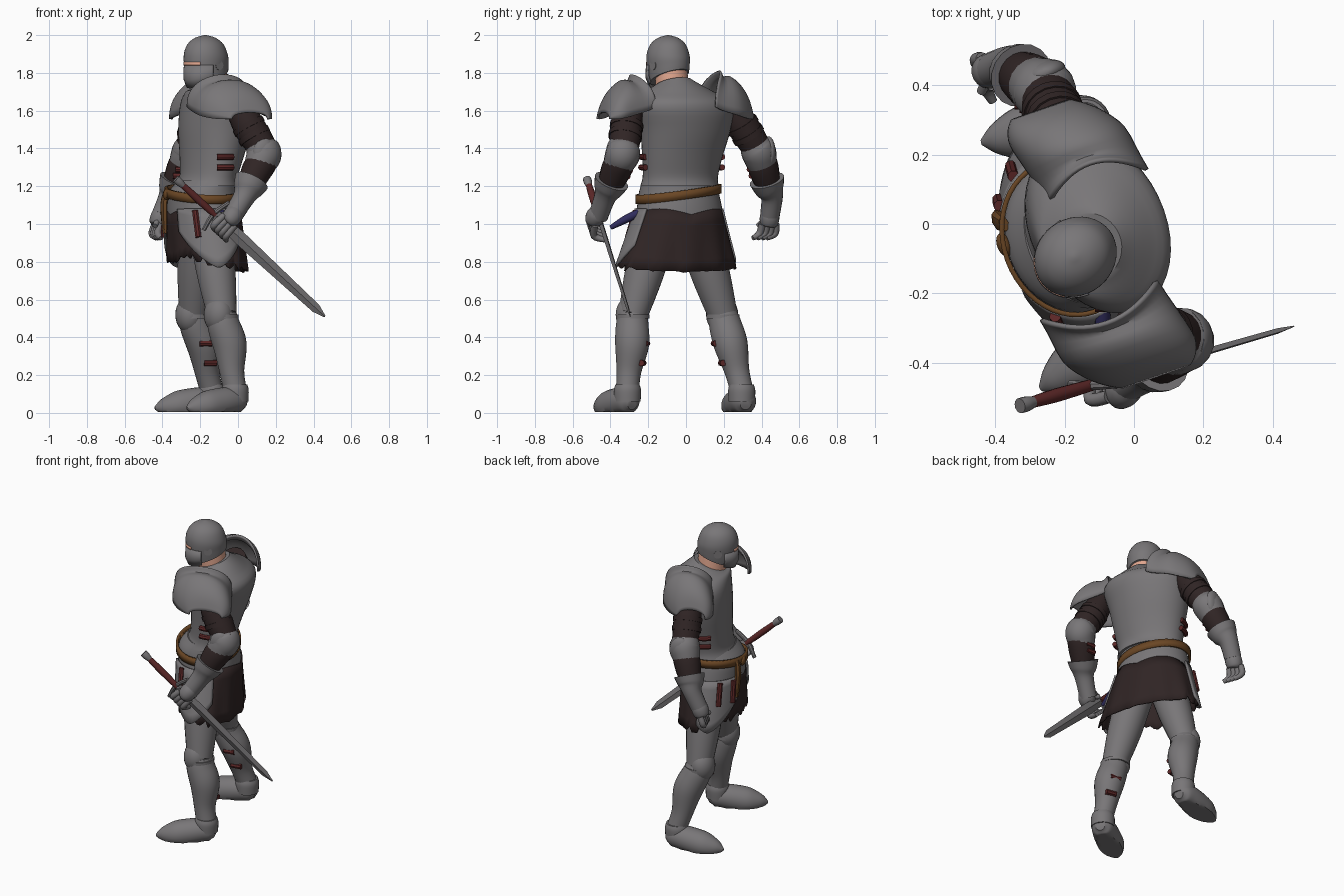
import bpy, math, random
from mathutils import Vector as V

if "Cube" in bpy.data.objects:
    bpy.data.objects.remove(bpy.data.objects["Cube"])
random.seed(3)
rad = math.radians

def material(name, r, g, b):
    m = bpy.data.materials.new(name)
    m.diffuse_color = (r, g, b, 1)
    m.use_nodes = True
    m.node_tree.nodes["Principled BSDF"].inputs["Base Color"].default_value = m.diffuse_color
    return m

STEEL = material("grey steel", .19, .182, .188)
CLOTH = material("dark brown cloth", .029, .018, .018)
BELT = material("brown leather", .145, .062, .018)
RED = material("red leather", .105, .02, .02)
SKIN = material("skin", .75, .38, .27)
BLUE = material("dark blue", .03, .026, .11)

def grid(name, rows, mat, closed=True, caps=True, thick=0, angle=40):
    """Mesh skinned over rows of points."""
    n = len(rows[0])
    verts = [p for r in rows for p in r]
    faces = []
    for i in range(len(rows) - 1):
        for j in range(n if closed else n - 1):
            k = (j + 1) % n
            faces.append((i*n + j, i*n + k, (i+1)*n + k, (i+1)*n + j))
    if closed and caps:
        faces += [tuple(range(n))[::-1], tuple(range(len(verts) - n, len(verts)))]
    me = bpy.data.meshes.new(name)
    me.from_pydata(verts, [], faces)
    me.materials.append(mat)
    ob = bpy.data.objects.new(name, me)
    bpy.context.collection.objects.link(ob)
    bpy.ops.object.select_all(action='DESELECT')
    ob.select_set(True)
    bpy.context.view_layer.objects.active = ob
    bpy.ops.object.mode_set(mode='EDIT')
    bpy.ops.mesh.select_all(action='SELECT')
    bpy.ops.mesh.normals_make_consistent(inside=False)
    bpy.ops.object.mode_set(mode='OBJECT')
    bpy.ops.object.shade_smooth_by_angle(angle=rad(angle))
    if thick:
        s = ob.modifiers.new("thickness", 'SOLIDIFY')
        s.thickness = thick
        s.offset = 0
    return ob

def axes(yaw):
    y = rad(yaw)
    return V((math.sin(y), -math.cos(y), 0)), V((-math.cos(y), -math.sin(y), 0))

def on_ring(c, a, b, yaw, t, dz=0):
    """Point at angle t (0 = his left, 90 = his front) of an ellipse."""
    l, f = axes(yaw)
    return V(c) + l*(a*math.cos(rad(t))) + f*(b*math.sin(rad(t))) + V((0, 0, dz))

def body(name, rings, mat, n=40, **kw):
    """Rings are (x, y, z, half width, half depth, yaw, front drop)."""
    rows = catmull([tuple(r) for r in rings], 4)
    return grid(name, [[on_ring(r[:3], r[3], r[4], r[5], 360*j/n, -r[6]*math.sin(2*math.pi*j/n))
                        for j in range(n)] for r in rows], mat, **kw)

def catmull(p, k):
    out = []
    for i in range(len(p) - 1):
        q = [p[max(i-1, 0)], p[i], p[i+1], p[min(i+2, len(p)-1)]]
        for s in range(k):
            t = s / k
            out.append([.5*(2*b + (c-a)*t + (2*a-5*b+4*c-d)*t*t + (3*b-a-3*c+d)*t**3)
                        for a, b, c, d in zip(*q)])
    return out + [list(p[-1])]

def tube(name, pts, mat, n=18, k=5, ref=None, wide=1, floor=False, **kw):
    """Round limb through (x, y, z, radius) points."""
    ref = ref or axes(20)[1]
    path = catmull(pts, k)
    rows = []
    for i, p in enumerate(path):
        d = V(path[min(i+1, len(path)-1)][:3]) - V(path[max(i-1, 0)][:3])
        u = d.cross(ref).normalized()
        w = u.cross(d).normalized()
        row = []
        for j in range(n):
            a = 2*math.pi*j/n
            q = V(p[:3]) + (u*math.cos(a)*wide + w*math.sin(a))*max(p[3], .001)
            if floor:
                q.z = max(q.z, .005)
            row.append(q)
        rows.append(row)
    return grid(name, rows, mat, **kw)

def ball(name, c, r, yaw, mat):
    rows = []
    for i in range(1, 14):
        a = math.pi*i/14
        rows.append([on_ring((c[0], c[1], c[2] - r[2]*math.cos(a)), r[0]*math.sin(a),
                             r[1]*math.sin(a), yaw, 15*j) for j in range(24)])
    return grid(name, rows, mat)

# torso, neck
body("breastplate", [(-.165, -.035, 1.2, .215, .16, 22, 0), (-.155, -.03, 1.25, .208, .143, 23, 0),
     (-.14, -.02, 1.35, .222, .155, 25, 0), (-.12, -.003, 1.5, .25, .182, 25, 0),
     (-.10, -.005, 1.63, .265, .19, 26, 0), (-.115, -.035, 1.70, .19, .155, 26, 0),
     (-.135, -.068, 1.742, .1, .1, 30, .035)], STEEL)
body("neck", [(-.135, -.068, 1.67, .09, .09, 30, 0), (-.147, -.08, 1.82, .086, .086, 30, 0)], SKIN)

# helmet with visor, eye slit and ear discs
H = 38
body("helmet", [(-.158, -.088, 1.777, .1, .11, H, .043), (-.165, -.092, 1.82, .106, .12, H, .03),
     (-.17, -.095, 1.89, .11, .122, H, 0), (-.172, -.095, 1.95, .09, .1, H, 0),
     (-.173, -.095, 1.985, .052, .058, H, 0), (-.173, -.095, 2.0, .006, .006, H, 0)], STEEL)
vis = [(1.765, .1, .115, .045), (1.80, .112, .133, .035), (1.842, .112, .129, .0)]
grid("visor", [[on_ring((-.16, -.09, z), a, b, H, 20 + 5*j, -d*math.sin(rad(20 + 5*j)))
     for j in range(29)] for z, a, b, d in vis], STEEL, closed=False, thick=.008)
grid("eye_slit", [[on_ring((-.168, -.094, z), .111, .124, H, 50 + 5*j) for j in range(17)]
     for z in (1.84, 1.857)], SKIN, closed=False, thick=.005)
for t in (0, 180):
    p, q = (on_ring((-.165, -.09, 1.84), r, .1, H, t) for r in (.09, .11))
    tube("ear_disc", [(*p, .025), (*q, .025)], STEEL, k=1, ref=V((0, 0, 1)))

# fauld, belt, hanging strap
body("fauld", [(-.165, -.035, 1.23, .2, .145, 20, 0), (-.187, -.038, 1.17, .215, .175, 20, 0),
     (-.185, -.035, 1.1, .228, .185, 20, 0), (-.18, -.035, 1.03, .24, .187, 20, 0)], STEEL)
grid("belt", [[on_ring((-.19, -.04, z), .226, .186, 20, 7.5*j, -.03*math.cos(rad(7.5*j)))
     for j in range(48)] for z in (1.135, 1.183)], BELT, caps=False, thick=.014)
tube("belt_end", [(-.375, 0, 1.18, .014), (-.39, .01, 1.1, .02), (-.385, .02, .95, .014)], BELT, wide=1.6, n=8)
ball("belt_buckle", (-.375, -.06, 1.155), (.035, .02, .03), 20, BELT)

# torn cloth skirt with folds
def flare(z):
    s = (1.07 - z) / .31
    return (-.18 + .015*s, -.035 - .015*s, z), .228 + .1*s, .186 + .006*s
N = 72
hem = [.785 + .04*math.sin(rad(5*j)) - (.035 if 15 < j < 21 else 0)
       + random.uniform(-1, 1)*(.005 if 40 < j < 68 else .025) for j in range(N)]
rows = []
for i in range(6):
    row = []
    for j in range(N):
        top = 1.05 + .03*abs(math.sin(rad(10*j)))
        z = top + (hem[j] - top)*i/5
        c, a, b = flare(z)
        f = 1 + .025*i/5*math.sin(11*rad(5*j))
        row.append(on_ring(c, a*f, b*f, 20, 5*j))
    rows.append(row)
grid("cloth_skirt", rows, CLOTH, caps=False, thick=.008)

# pointed hip plates with straps
for side, t0 in ((0, -24), (1, -6)):
    rows = []
    for i in range(7):
        row = []
        for j in range(21):
            t = t0 + (66 - t0)*j/20
            z = 1.08 + (.77 + .19*(abs(t - 14)/52)**1.5 - 1.08)*i/6
            c, a, b = flare(z)
            row.append(on_ring(c, a + .01, b + .014, 20, 180 - t if side else t))
        rows.append(row)
    grid("hip_plate", rows, STEEL, closed=False, thick=.012)
    for t in (28, 52) if side else (36,):
        pts = []
        for z in (1.07, 1.0, .93):
            c, a, b = flare(z)
            pts.append((*on_ring(c, a + .02, b + .024, 20, 180 - t if side else t), .017))
        tube("hip_strap", pts, RED, n=8)
    for z in (1.30, 1.355):
        tube("side_strap", [(*on_ring((-.143, -.022, z), .226, .158, 24, 180 - t if side else t), .016)
             for t in (-10, 0, 12, 22)], RED, n=8, ref=V((0, 0, 1)))

# shoulder plates with a raised neck-side rim: offset, bow, length, base, top
SECT = [(-.045, .07, .175, 1.62, 1.79), (-.025, .045, .175, 1.6, 1.755), (.02, 0, .18, 1.575, 1.757),
        (.08, 0, .165, 1.56, 1.715), (.12, 0, .135, 1.555, 1.66), (.145, 0, .1, 1.555, 1.59)]
l, f = axes(19)
for c, s, lift, w, skew in [(V((-.045, -.32, 0)), 1, 0, 1, -.45), (V((-.16, .21, 0)), -1, .02, .85, .45)]:
    rows = []
    for l0, k, rf, zb, zt in catmull(SECT, 3):
        row = []
        for j in range(25):
            a = math.pi*j/24
            row.append(c + l*s*(l0 - k*math.cos(a)**2) + f*(rf*w*math.cos(a) + skew*l0)
                       + V((0, 0, zb + (zt + lift - zb)*math.sin(a)**.8 if 0 < j < 24 else zb)))
        rows.append(row)
    grid("shoulder_plate", rows, STEEL, closed=False, thick=.012)

# arms: shoulder, elbow, wrist, cuff direction
def mix(a, b, t):
    return V(a).lerp(V(b), t)
for sh, el, wr, ha in [((.0, -.30, 1.62), (.14, -.335, 1.37), (.03, -.43, 1.14), (-.03, -.465, 1.04)),
                       ((-.195, .24, 1.62), (-.26, .385, 1.38), (-.365, .455, 1.14), (-.405, .445, 1.05))]:
    out = -1 if sh[1] < 0 else 1
    tube("sleeve", [(*sh, .07), (*mix(sh, el, .45), .085), (*el, .076), (*mix(el, wr, .4), .08), (*wr, .05)], CLOTH)
    for t in (.36, .56):
        tube("arm_band", [(*mix(sh, el, t), .089), (*mix(sh, el, t + .1), .089)], CLOTH, k=1)
    tube("elbow_guard", [(*mix(sh, el, .78), .075), (*mix(sh, el, .9), .088), (*el, .092),
                         (*mix(el, wr, .15), .087), (*mix(el, wr, .3), .078)], STEEL)
    ball("elbow_wing", V(el) + V((0, out*.05, 0)), (.035, .065, .085), 19, STEEL)
    tube("gauntlet_cuff", [(*mix(el, wr, .62), .094), (*mix(el, wr, .8), .08), (*wr, .058), (*ha, .052)], STEEL)
    for t in (.38, .52):
        p = mix(el, wr, t) + V((0, -out*.075, 0))
        tube("forearm_strap", [(*(p - V((.03, 0, 0))), .016), (*(p + V((.03, 0, 0))), .016)], RED, n=8, ref=V((0, 0, 1)))

# sword: pommel to tip
A, B = V((-.325, -.523, 1.235)), V((.46, -.295, .51))
d = (B - A).normalized()
wide = d.cross(V((0, 1, 0))).normalized()
thin = d.cross(wide)
def at(t):
    return A.lerp(B, t)
grid("sword_blade", [[at(t) + wide*w, at(t) + thin*h, at(t) - wide*w, at(t) - thin*h] for t, w, h in
     [(.26, .03, .012), (.42, .036, .012), (.94, .025, .008), (1, .005, .002)]], STEEL, angle=20)
tube("sword_grip", [(*at(.03), .016), (*at(.13), .02), (*at(.26), .017)], RED, n=12)
tube("sword_pommel", [(*at(-.005), .022), (*at(.02), .022), (*at(.05), .015)], STEEL, n=12)
p = at(.25)
tube("sword_guard", [(*(p - wide*.1 + d*.02), .012), (*p, .014), (*(p + wide*.1 + d*.02), .012)], STEEL, n=8)

# hands: palm, fingers from knuckle to tip, thumb
def hand(wrist, knuckle, mid, tip, spread, thumb):
    w, k, m, t = map(V, (wrist, knuckle, mid, tip))
    tube("palm", [(*w, .045), (*mix(w, k, .5), .052), (*k, .046), (*mix(k, m, .2), .025)], STEEL)
    for i in range(4):
        o = spread*(i - 1.5)*.029
        tube("finger", [(*(k + o*.9), .019), (*(m + o), .019), (*(t + o*.9), .013)], STEEL, n=10, ref=spread)
    tube("thumb", [(*mix(w, k, .4), .02), (*V(thumb), .014)], STEEL, n=10)
hand((-.01, -.46, 1.07), (-.045, -.49, 1.02), (-.095, -.495, .965), (-.09, -.43, .94), d, (-.09, -.43, 1.05))
hand((-.40, .445, 1.07), (-.425, .44, 1.0), (-.44, .43, .95), (-.42, .39, .925),
     V((-.35, .93, 0)), (-.44, .38, .99))

# dagger sheath on the left hip
tube("dagger_sheath", [(-.09, -.2, 1.08, .02), (-.09, -.31, 1.03, .022), (-.09, -.4, .98, .012)], BLUE, n=10)

# legs: hip, knee, ankle, heel, toe
LEGS = [((-.145, -.165, .95), (-.085, -.28, .52), (-.015, -.31, .12), (.025, -.285), (-.27, -.475), 25, "left"),
        ((-.2, .065, .95), (-.235, .195, .52), (-.14, .295, .12), (-.095, .315), (-.44, .235), 10, "right")]
for hip, kn, an, heel, toe, yaw, side in LEGS:
    F = axes(yaw)[1]
    tube(side + "_thigh_plate", [(*hip, .112), (*mix(hip, kn, .5), .103), (*kn, .078)], STEEL, n=24)
    back = -F*.015
    tube(side + "_greave", [(*kn, .078), (*(mix(kn, an, .15)), .087), (*(mix(kn, an, .4) + back), .09),
         (*mix(kn, an, .75), .066), (*an, .061)], STEEL, n=24)
    kc = V(kn) + F*.02
    ball(side + "_knee_cap", kc, (.086, .077, .1), yaw, STEEL)
    tube(side + "_knee_rim", [(*V(kn), .088), (*(V(kn) - V((0, 0, .02))), .088)], STEEL, k=1, n=24)
    # pointed boot with ankle collar
    h, t = V((*heel, 0)), V((*toe, 0))
    foot = [(-.02, .045, .03), (.06, .055, .06), (.22, .062, .074), (.45, .05, .08), (.68, .036, .076),
            (.88, .03, .045), (1, .025, .008)]
    tube(side + "_boot", [(*(h.lerp(t, s) + V((0, 0, z))), r) for s, z, r in foot], STEEL,
         n=24, ref=V((0, 0, 1)), floor=True)
    tube(side + "_ankle_collar", [(*(V(an) + V((0, 0, .03))), .064), (*V(an), .072),
         (*(V(an) - V((0, 0, .06))), .07)], STEEL, n=24)
    # calf straps on the inner side
    sgn = 1 if side == "left" else -1
    for s in (.38, .64):
        q = mix(kn, an, s) + V((.03, sgn*(.086 if s < .5 else .074), 0))
        tube("calf_strap", [(*(q - V((.035, 0, 0))), .017), (*(q + V((.03, -sgn*.012, 0))), .017)],
             RED, n=8, ref=V((0, 0, 1)))
